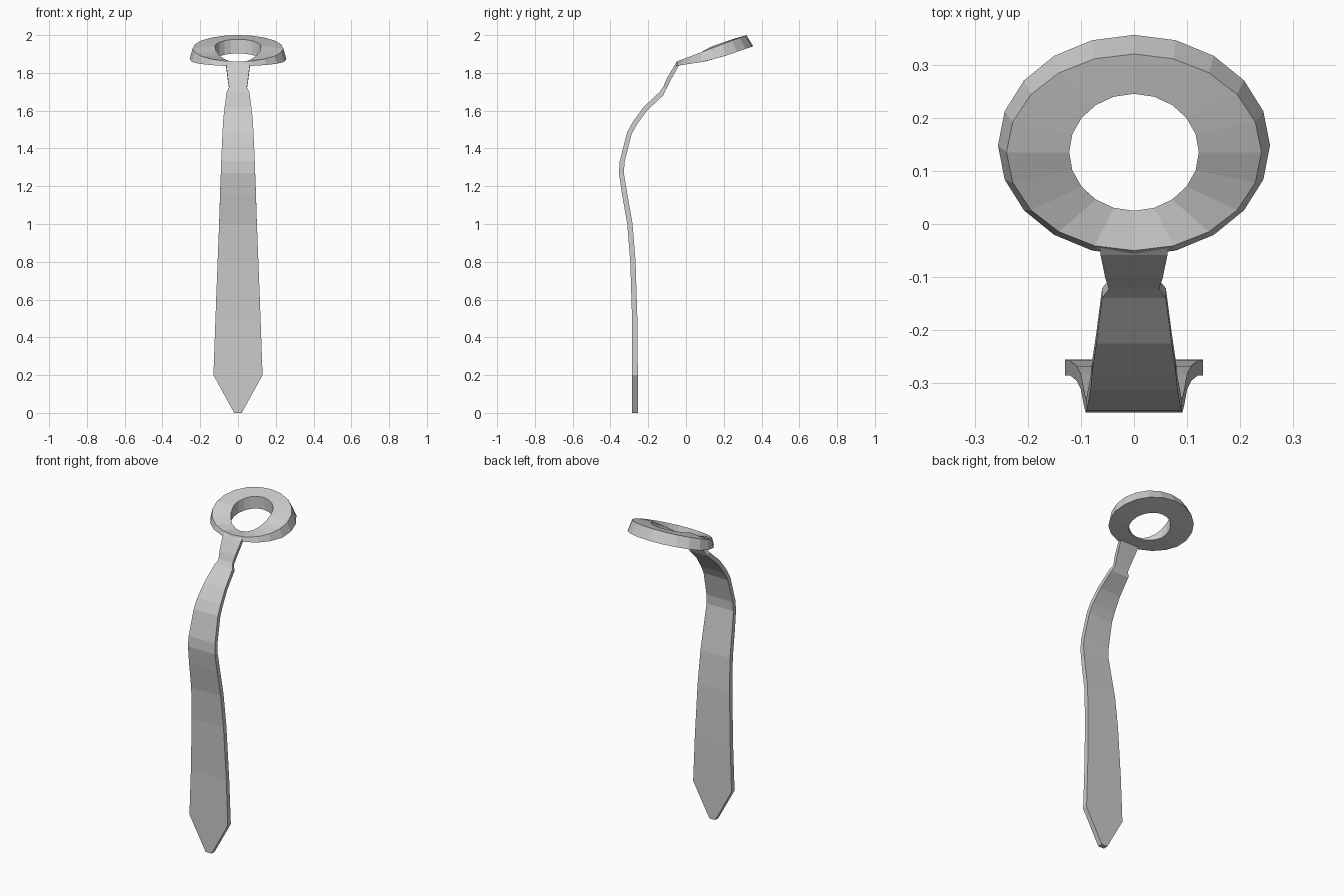
import bpy, bmesh
from math import sin, cos, pi
from mathutils import Vector

if "Cube" in bpy.data.objects:
    bpy.data.objects.remove(bpy.data.objects["Cube"])


def finish(name, bm):
    bmesh.ops.recalc_face_normals(bm, faces=bm.faces)
    mesh = bpy.data.meshes.new(name)
    bm.to_mesh(mesh)
    bm.free()
    obj = bpy.data.objects.new(name, mesh)
    bpy.context.collection.objects.link(obj)
    return obj


def strap(name, stations):
    """Loft a flat band through (y, z, half width, half thickness) stations."""
    bm = bmesh.new()
    pts = [Vector((0, s[0], s[1])) for s in stations]
    rows = []
    for i, (y, z, w, t) in enumerate(stations):
        d = (pts[min(i + 1, len(pts) - 1)] - pts[max(i - 1, 0)]).normalized()
        n = Vector((0, -d.z, d.y)) * t
        rows.append([bm.verts.new(pts[i] + n * b + Vector((a * w, 0, 0)))
                     for a, b in ((-1, 1), (1, 1), (1, -1), (-1, -1))])
    for a, b in zip(rows, rows[1:]):
        for k in range(4):
            j = (k + 1) % 4
            bm.faces.new((a[k], a[j], b[j], b[k]))
    bm.faces.new(rows[0])
    bm.faces.new(rows[-1])
    return finish(name, bm)


def interp(table, y):
    for (y0, z0), (y1, z1) in zip(table, table[1:]):
        if y <= y1:
            break
    return z0 + (z1 - z0) * (y - y0) / (y1 - y0)


# Hanging blade with pointed tip and a curve over the chest
strap("tie_blade", [
    (-0.27, 0.0, 0.02, 0.015), (-0.27, 0.2, 0.13, 0.015),
    (-0.271, 0.48, 0.12, 0.014), (-0.281, 0.8, 0.108, 0.014),
    (-0.297, 1.0, 0.1, 0.014), (-0.325, 1.16, 0.095, 0.014),
    (-0.342, 1.27, 0.091, 0.013), (-0.338, 1.33, 0.089, 0.013),
    (-0.3, 1.48, 0.082, 0.013), (-0.27, 1.535, 0.079, 0.013),
    (-0.215, 1.61, 0.071, 0.013), (-0.13, 1.69, 0.06, 0.013),
    (-0.112, 1.722, 0.045, 0.009)])

# Knot joining blade and collar
strap("tie_knot", [
    (-0.115, 1.715, 0.047, 0.009), (-0.092, 1.765, 0.054, 0.011),
    (-0.05, 1.838, 0.063, 0.010), (-0.036, 1.852, 0.064, 0.008)])

# Sloping neck band: thin at the front, tall at the back
SIDES = 20
BOTTOM = [(-0.06, 1.836), (0.1, 1.86), (0.2, 1.888), (0.355, 1.94)]
OUTER_TOP = [(-0.05, 1.86), (0.32, 2.0)]
INNER_TOP = [(0.025, 1.855), (0.06, 1.885), (0.135, 1.94), (0.245, 1.978)]
loops = [  # centre y, x radius, y radius, height table
    (0.148, 0.256, 0.208, BOTTOM), (0.135, 0.24, 0.185, OUTER_TOP),
    (0.135, 0.122, 0.11, INNER_TOP), (0.135, 0.122, 0.11, BOTTOM)]
bm = bmesh.new()
rings = []
for cy, rx, ry, table in loops:
    ring = []
    for i in range(SIDES):
        a = 2 * pi * i / SIDES
        y = cy + ry * sin(a)
        ring.append(bm.verts.new((rx * cos(a), y, interp(table, y))))
    rings.append(ring)
for r, ring in enumerate(rings):
    nxt = rings[(r + 1) % 4]
    for i in range(SIDES):
        j = (i + 1) % SIDES
        bm.faces.new((ring[i], ring[j], nxt[j], nxt[i]))
finish("neck_band", bm)
